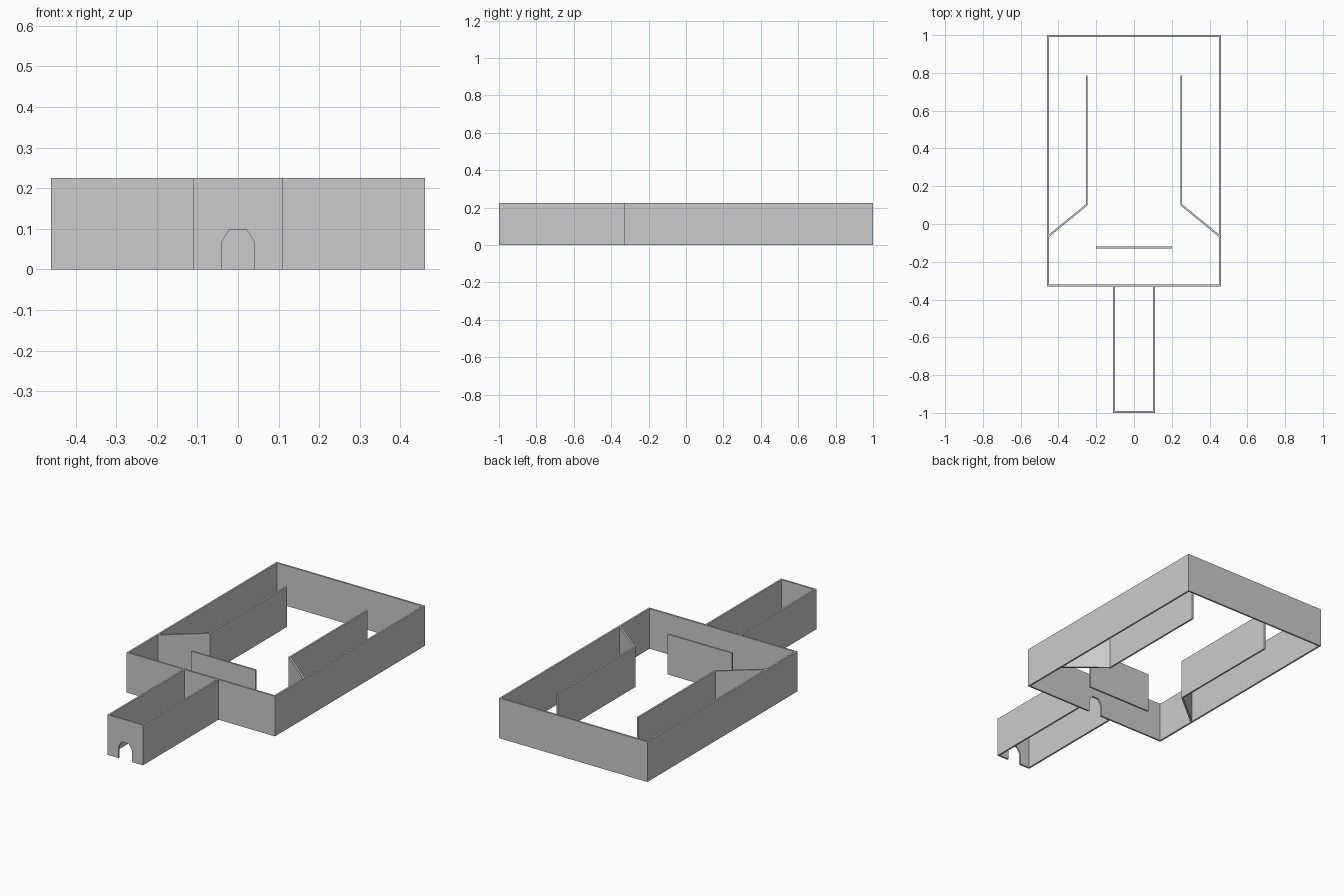
import bpy, bmesh
from mathutils import Vector

if "Cube" in bpy.data.objects:
    bpy.data.objects.remove(bpy.data.objects["Cube"])

H = 0.225   # wall height
T = 0.01    # wall thickness


def prism(name, pts, push, mirror=False):
    """Extrude a flat polygon along a vector, optionally mirrored across x = 0."""
    bm = bmesh.new()
    face = bm.faces.new([bm.verts.new(p) for p in pts])
    ext = bmesh.ops.extrude_face_region(bm, geom=[face])["geom"]
    bmesh.ops.translate(bm, vec=push, verts=[v for v in ext if isinstance(v, bmesh.types.BMVert)])
    if face.is_valid is False or len(bm.faces) < len(pts) + 2:
        bmesh.ops.holes_fill(bm, edges=bm.edges)
    bmesh.ops.recalc_face_normals(bm, faces=bm.faces)
    me = bpy.data.meshes.new(name)
    bm.to_mesh(me)
    bm.free()
    ob = bpy.data.objects.new(name, me)
    bpy.context.collection.objects.link(ob)
    if mirror:
        ob.modifiers.new("mirror", 'MIRROR')
    return ob


def wall(name, path, mirror=False):
    """Upright wall following a centre line, with mitred corners."""
    path = [Vector(p) for p in path]
    left, right = [], []
    for i, p in enumerate(path):
        dirs = []
        if i > 0:
            dirs.append((p - path[i - 1]).normalized())
        if i < len(path) - 1:
            dirs.append((path[i + 1] - p).normalized())
        normals = [Vector((-d.y, d.x)) for d in dirs]
        m = sum(normals, Vector((0, 0))).normalized()
        off = m * (T / 2 / m.dot(normals[0]))
        left.append(p + off)
        right.append(p - off)
    outline = [(p.x, p.y, 0) for p in left + right[::-1]]
    return prism(name, outline, (0, 0, H), mirror)


def door_wall(name, half, y):
    """Wall across x with a chamfered doorway at the bottom centre."""
    side = [(half, 0), (half, H)]
    door = [(0.022, 0.097), (0.041, 0.066), (0.041, 0)]
    prof = ([(-x, z) for x, z in door] + [(-x, z) for x, z in side]
            + side[::-1] + door[::-1])
    return prism(name, [(x, y, z) for x, z in prof], (0, T, 0))


# Large room: sides and back in one run, front wall with doorway
wall("room_walls", [(-0.455, -0.32), (-0.455, 0.995), (0.455, 0.995), (0.455, -0.32)])
door_wall("room_front_wall", 0.46, -0.33)

# Entrance corridor
wall("corridor_side_walls", [(0.105, -0.99), (0.105, -0.33)], mirror=True)
door_wall("corridor_front_wall", 0.11, -1.0)

# Inner partitions
wall("angled_partitions", [(0.25, 0.785), (0.25, 0.102), (0.455, -0.066)], mirror=True)
wall("centre_screen", [(-0.2, -0.125), (0.2, -0.125)])
